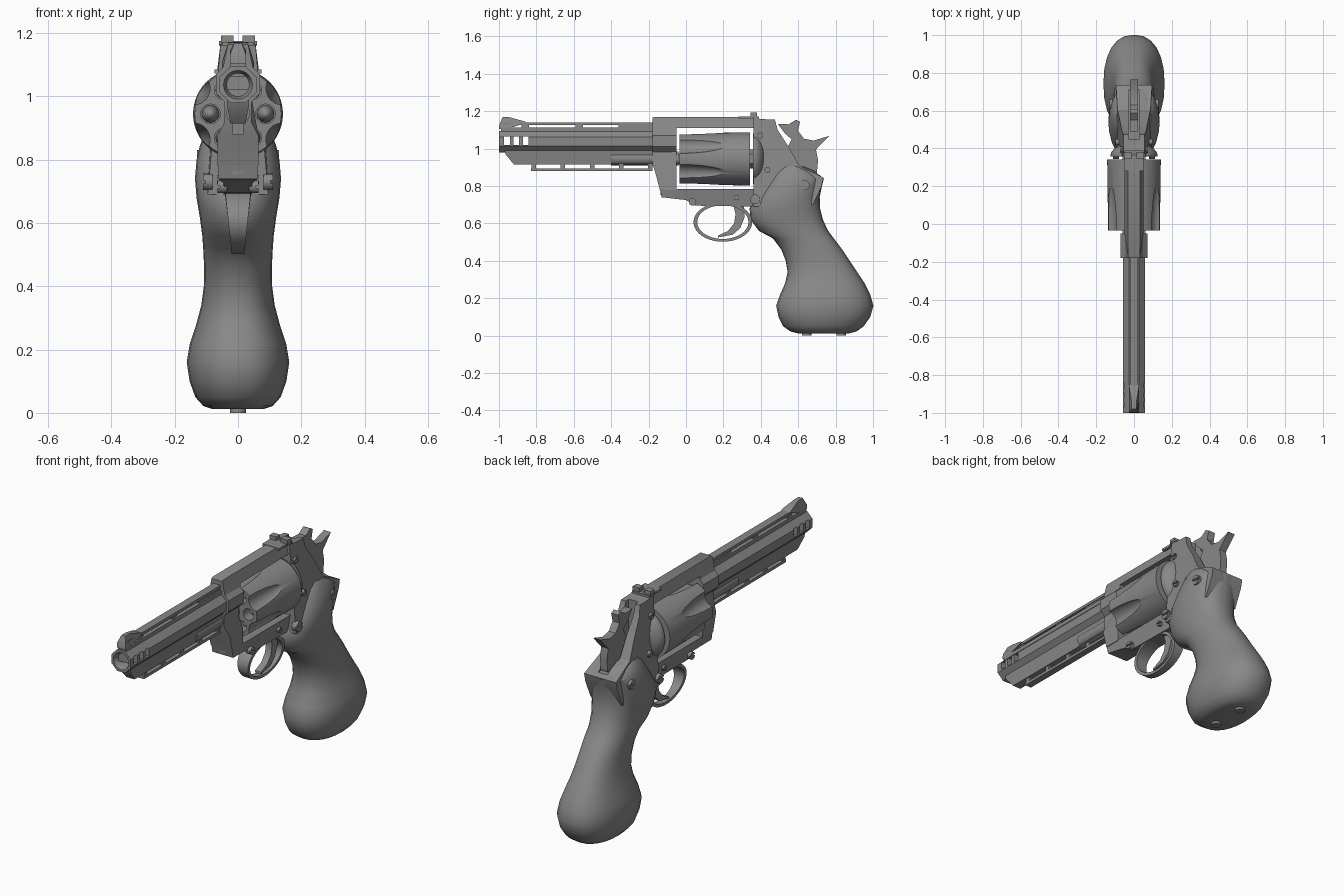
import bpy, bmesh, math
from mathutils import Vector, Matrix

if "Cube" in bpy.data.objects:
    bpy.data.objects.remove(bpy.data.objects["Cube"])

steel = bpy.data.materials.new("steel_grey")
steel.diffuse_color = (0.25, 0.25, 0.25, 1)
steel.use_nodes = True
steel.node_tree.nodes["Principled BSDF"].inputs["Base Color"].default_value = steel.diffuse_color
Y_AXIS = Matrix.Rotation(math.pi / 2, 4, 'X')
X_AXIS = Matrix.Rotation(math.pi / 2, 4, 'Y')


def finish(name, bm):
    bmesh.ops.recalc_face_normals(bm, faces=bm.faces)
    me = bpy.data.meshes.new(name)
    bm.to_mesh(me)
    bm.free()
    me.materials.append(steel)
    ob = bpy.data.objects.new(name, me)
    bpy.context.collection.objects.link(ob)
    return ob


def prism(name, pts, width):
    """Side outline (y, z) extruded across x; width is a number or a rule of z."""
    w = width if callable(width) else (lambda z: width)
    bm = bmesh.new()
    sides = [[bm.verts.new((s * w(z), y, z)) for y, z in pts] for s in (-1, 1)]
    n = len(pts)
    bm.faces.new(sides[0])
    bm.faces.new(sides[1])
    for i in range(n):
        j = (i + 1) % n
        bm.faces.new((sides[0][i], sides[0][j], sides[1][j], sides[1][i]))
    return finish(name, bm)


def box(name, x0, x1, y0, y1, z0, z1):
    bm = bmesh.new()
    bmesh.ops.create_cube(bm, size=1)
    for v in bm.verts:
        v.co = Vector(((x0 + x1) / 2 + v.co.x * (x1 - x0), (y0 + y1) / 2 + v.co.y * (y1 - y0),
                       (z0 + z1) / 2 + v.co.z * (z1 - z0)))
    return finish(name, bm)


def rod(name, center, r, length, axis=Y_AXIS, n=32, r2=None, turn=0):
    bm = bmesh.new()
    bmesh.ops.create_cone(bm, cap_ends=True, segments=n, radius1=r, radius2=r if r2 is None else r2,
                          depth=length,
                          matrix=Matrix.Translation(center) @ axis @ Matrix.Rotation(turn, 4, 'Z'))
    return finish(name, bm)


def ball(name, center, scale):
    bm = bmesh.new()
    bmesh.ops.create_uvsphere(bm, u_segments=32, v_segments=20, radius=1,
                              matrix=Matrix.Translation(center) @ Matrix.Diagonal((*scale, 1)))
    return finish(name, bm)


def loft(name, rings, closed=False):
    bm = bmesh.new()
    vs = [[bm.verts.new(p) for p in r] for r in rings]
    n = len(vs[0])
    for k in range(len(vs) if closed else len(vs) - 1):
        a, b = vs[k], vs[(k + 1) % len(vs)]
        for i in range(n):
            j = (i + 1) % n
            bm.faces.new((a[i], a[j], b[j], b[i]))
    if not closed:
        bm.faces.new(vs[0])
        bm.faces.new(vs[-1])
    return finish(name, bm)


def cut(ob, cutters):
    """Subtract the cutters and remove them."""
    bpy.context.view_layer.objects.active = ob
    for c in cutters:
        c.hide_render = True
        m = ob.modifiers.new("cut", 'BOOLEAN')
        m.operation, m.solver, m.object = 'DIFFERENCE', 'EXACT', c
        bpy.ops.object.modifier_apply(modifier=m.name)
        bpy.data.objects.remove(c)


def screw(name, x, y, z, r):
    s = rod(name, (x, y, z), r, 0.03, X_AXIS, 20)
    tip = x + math.copysign(0.015, x)
    slot = box("slot", tip - 0.008, tip + 0.008, y - r * 1.2, y + r * 1.2, z - r * 0.2, z + r * 0.2)
    cut(s, [slot])


# Octagonal barrel with bore and three side ports
barrel = rod("barrel", (0, -0.58, 1.037), 0.0625, 0.84, n=8, turn=math.pi / 8)
cut(barrel, [rod("bore", (0, -0.88, 1.037), 0.036, 0.4),
             rod("crown", (0, -0.99, 1.037), 0.034, 0.045, r2=0.050)] +
    [box("port", -0.1, 0.1, y - 0.015, y + 0.015, 1.02, 1.065) for y in (-0.957, -0.907, -0.857)])

# Shroud and slotted lug below the barrel
prism("barrel_shroud", [(-0.97, 0.99), (-0.965, 0.97), (-0.92, 0.915), (-0.17, 0.915), (-0.17, 0.99)],
      lambda z: 0.034 if z > 0.93 else 0.024)
box("lug_rail", -0.018, 0.018, -0.83, -0.18, 0.88, 0.895)
for y in (-0.815, -0.66, -0.50, -0.345, -0.19):
    box("lug_post", -0.018, 0.018, y - 0.012, y + 0.012, 0.885, 0.92)
rod("ejector_rod", (0, -0.22, 0.947), 0.037, 0.36, n=24)

# Vented rib and front sight
box("rib_base", -0.026, 0.026, -0.99, -0.17, 1.085, 1.113)
box("rib_top", -0.022, 0.022, -0.99, -0.17, 1.126, 1.141)
for i, y in enumerate((-0.96, -0.86, -0.57, -0.34)):
    box("rib_post", -0.018, 0.018, y - 0.02, y + (0.02 if i < 3 else 0.16), 1.105, 1.13)
prism("front_sight", [(-1, 1.105), (-0.998, 1.13), (-0.98, 1.168), (-0.945, 1.168), (-0.86, 1.145),
                      (-0.85, 1.138), (-0.96, 1.105)], lambda z: 0.012 if z > 1.15 else 0.026)

# Frame: collar, top strap, front block and lower strap
rod("barrel_collar", (0, -0.115, 1.04), 0.076, 0.13, n=8, turn=math.pi / 8)
prism("top_strap", [(-0.18, 1.08), (-0.18, 1.165), (-0.17, 1.17), (0.37, 1.17), (0.37, 1.11),
                    (-0.05, 1.11), (-0.05, 1.08)], lambda z: 0.032 if z > 1.15 else 0.05)
prism("frame_front", [(-0.18, 1.0), (-0.18, 0.92), (-0.165, 0.875), (-0.14, 0.78), (-0.05, 0.78),
                      (-0.05, 0.875), (-0.05, 0.92), (-0.05, 1.0)],
      lambda z: 0.065 if z < 0.9 else 0.042)
prism("lower_strap", [(-0.14, 0.785), (-0.13, 0.74), (0, 0.725), (0.05, 0.695), (0.40, 0.69),
                      (0.40, 0.785)], lambda z: 0.062 if z > 0.73 else 0.045)
rod("crane_pivot", (0, -0.095, 0.783), 0.03, 0.08, n=16)

# Rear frame with hammer channel, recoil shield and rear sight
rear = prism("rear_frame", [(0.36, 0.69), (0.36, 1.17), (0.40, 1.158), (0.475, 1.155), (0.49, 1.10),
                            (0.555, 1.0), (0.605, 0.91), (0.735, 0.845), (0.725, 0.80), (0.68, 0.70)],
             lambda z: 0.055 + (1.17 - z) * 0.125 if z > 0.84 else 0.096)
cut(rear, [box("channel", -0.028, 0.028, 0.45, 0.8, 0.86, 1.3)])
shield = ball("recoil_shield", (0, 0.36, 0.945), (0.125, 0.07, 0.135))
cut(shield, [box("half", -0.3, 0.3, 0.2, 0.358, 0.7, 1.2)])
box("rear_sight_base", -0.05, 0.05, 0.28, 0.39, 1.16, 1.172)
for x in (-0.034, 0.034):
    box("rear_sight_post", x - 0.02, x + 0.02, 0.345, 0.38, 1.165, 1.192)
rod("sight_screw", (0, 0.365, 1.168), 0.007, 0.12, X_AXIS, 12)

# Hammer with spur
prism("hammer", [(0.49, 1.133), (0.55, 1.13), (0.588, 1.155), (0.61, 1.144), (0.599, 1.096),
                 (0.631, 1.053), (0.684, 1.043), (0.765, 1.068), (0.695, 0.995), (0.706, 0.94),
                 (0.70, 0.87), (0.56, 0.87), (0.54, 1.0), (0.565, 1.05), (0.53, 1.08)], 0.021)

# Fluted cylinder with six chambers
CZ = 0.945
drum = rod("cylinder", (0, 0.153, CZ), 0.142, 0.376, n=60, r2=0.137)
cutters = []
for k in range(6):
    a, b = math.radians(60 * k + 30), math.radians(60 * k)
    cutters.append(ball("flute", (0.162 * math.cos(a), -0.04, CZ + 0.162 * math.sin(a)),
                        (0.052, 0.27, 0.052)))
    cutters.append(rod("chamber", (0.087 * math.cos(b), -0.02, CZ + 0.087 * math.sin(b)),
                       0.031, 0.14, n=20))
cut(drum, cutters)
for k in range(6):
    b = math.radians(60 * k)
    ball("chamber_round", (0.087 * math.cos(b), 0.05, CZ + 0.087 * math.sin(b)), (0.027, 0.06, 0.027))
rod("cylinder_pin", (0, 0.15, CZ), 0.03, 0.44, n=12)
rod("ratchet", (0, 0.348, CZ), 0.05, 0.03, n=6)

# Trigger guard and trigger
rings = []
for i in range(40):
    t = 2 * math.pi * i / 40
    c, s = math.cos(t), math.sin(t)
    w = 0.031 + 0.011 * s
    yo, zo, yi, zi = 0.197 + 0.157 * c, 0.607 + 0.105 * s, 0.197 + 0.137 * c, 0.607 + 0.09 * s
    rings.append([(-w, yo, zo), (w, yo, zo), (w, yi, zi), (-w, yi, zi)])
loft("trigger_guard", rings, closed=True)
prism("trigger", [(0.25, 0.71), (0.31, 0.71), (0.312, 0.63), (0.29, 0.575), (0.25, 0.54),
                  (0.17, 0.525), (0.172, 0.535), (0.225, 0.56), (0.257, 0.60), (0.265, 0.65)], 0.018)

# Smooth grip: height, front, back, half width
levels = [(0.012, 0.60, 0.87, 0.08), (0.022, 0.56, 0.91, 0.11), (0.05, 0.52, 0.95, 0.135),
          (0.10, 0.495, 0.985, 0.153), (0.16, 0.482, 1.002, 0.162), (0.22, 0.503, 0.985, 0.152),
          (0.28, 0.53, 0.955, 0.132), (0.34, 0.543, 0.915, 0.116), (0.40, 0.533, 0.875, 0.108),
          (0.46, 0.51, 0.835, 0.107), (0.52, 0.465, 0.79, 0.110), (0.56, 0.39, 0.76, 0.113),
          (0.62, 0.345, 0.732, 0.121), (0.68, 0.34, 0.717, 0.131), (0.74, 0.37, 0.715, 0.136),
          (0.80, 0.41, 0.727, 0.131), (0.84, 0.435, 0.737, 0.122), (0.88, 0.465, 0.69, 0.108),
          (0.905, 0.50, 0.63, 0.092)]
rings = []
for z, y0, y1, w in levels:
    ring = []
    for i in range(24):
        t = 2 * math.pi * i / 24
        c, s = math.cos(t), math.sin(t)
        ring.append((w * math.copysign(abs(s) ** 0.85, s),
                     (y0 + y1) / 2 + (y1 - y0) / 2 * math.copysign(abs(c) ** 0.9, c), z))
    rings.append(ring)
grip = loft("grip", rings)
cut(grip, [box("grip_notch", -0.028, 0.028, 0.45, 0.8, 0.86, 1.0)])
for y in (0.645, 0.83):
    rod("base_screw", (0, y, 0.012), 0.025, 0.024, Matrix.Identity(4), 20)

# Side screws, mirrored
for s in (-1, 1):
    screw("grip_screw", s * 0.115, 0.635, 0.805, 0.026)
    screw("frame_screw", s * 0.095, 0.37, 0.73, 0.026)
    screw("upper_screw", s * 0.06, 0.395, 1.07, 0.016)
    screw("middle_screw", s * 0.083, 0.435, 0.885, 0.016)
    screw("strap_screw", s * 0.052, 0.27, 0.738, 0.014)
    screw("front_screw", s * 0.05, 0.035, 0.715, 0.02)

# Smooth rounded surfaces, keep hard edges
bpy.ops.object.select_all(action='SELECT')
bpy.context.view_layer.objects.active = grip
bpy.ops.object.shade_smooth_by_angle(angle=math.radians(32))
